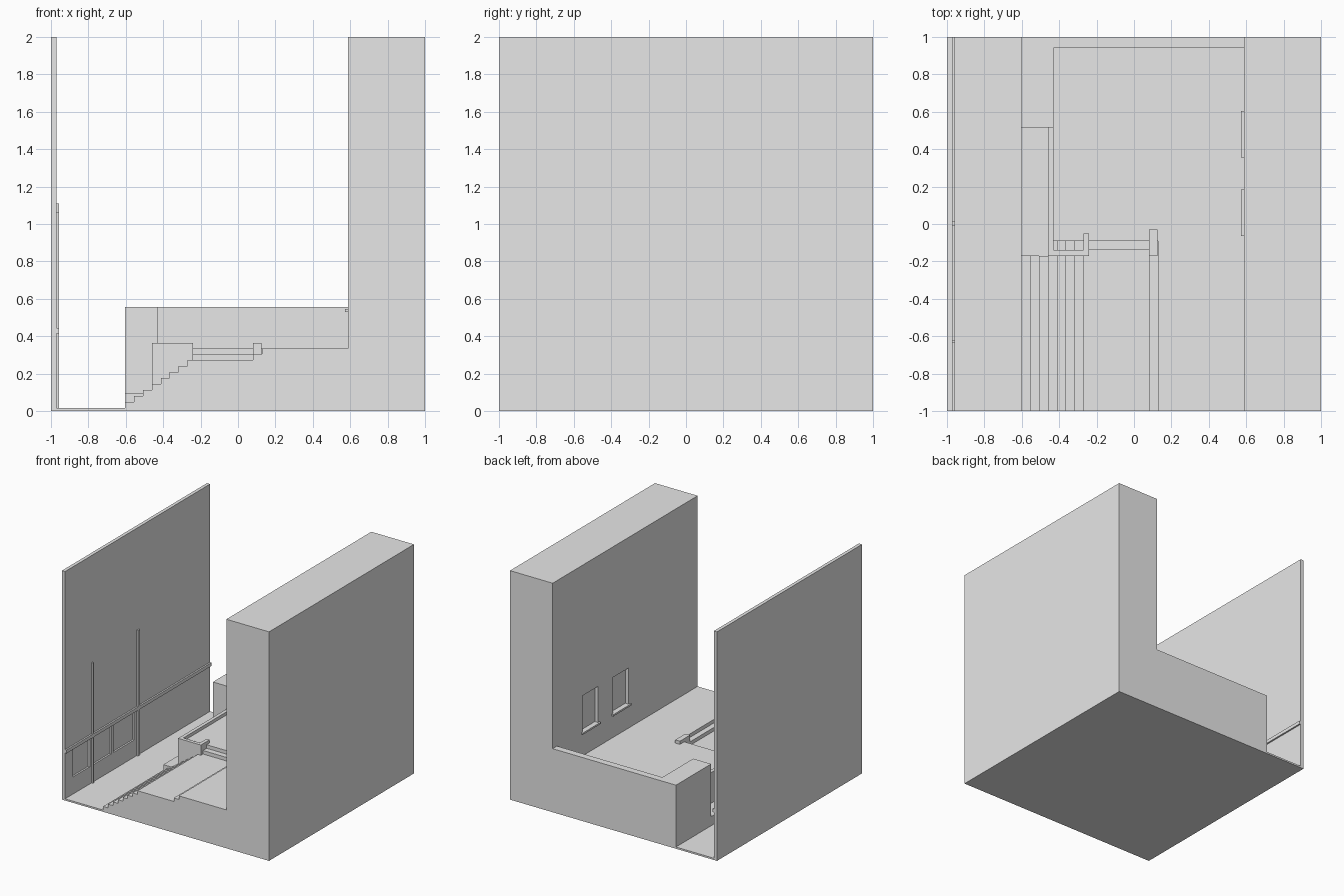
import bpy
import bmesh

cube = bpy.data.objects.get("Cube")
if cube:
    bpy.data.objects.remove(cube, do_unlink=True)

grey = bpy.data.materials.new("plain grey")
grey.use_nodes = True
colour = (0.8, 0.8, 0.8, 1)
grey.diffuse_color = colour
grey.node_tree.nodes["Principled BSDF"].inputs["Base Color"].default_value = colour


def extrude(name, profile, y0, y1):
    """Solid made by sweeping an x-z outline from y0 to y1."""
    bm = bmesh.new()
    face = bm.faces.new([bm.verts.new((x, y0, z)) for x, z in profile])
    swept = bmesh.ops.extrude_face_region(bm, geom=[face])["geom"]
    verts = [v for v in swept if isinstance(v, bmesh.types.BMVert)]
    bmesh.ops.translate(bm, verts=verts, vec=(0, y1 - y0, 0))
    bmesh.ops.recalc_face_normals(bm, faces=bm.faces)
    mesh = bpy.data.meshes.new(name)
    bm.to_mesh(mesh)
    bm.free()
    mesh.materials.append(grey)
    obj = bpy.data.objects.new(name, mesh)
    bpy.context.scene.collection.objects.link(obj)
    return obj


def box(name, x, y, z):
    outline = [(x[0], z[0]), (x[1], z[0]), (x[1], z[1]), (x[0], z[1])]
    return extrude(name, outline, y[0], y[1])


def cut(target, name, x, y, z):
    cutter = box(name, x, y, z)
    cutter.hide_render = True
    cutter.hide_viewport = True
    cutter.display_type = 'WIRE'
    mod = target.modifiers.new(name, 'BOOLEAN')
    mod.operation = 'DIFFERENCE'
    mod.solver = 'EXACT'
    mod.object = cutter


# Main levels
WALL, LANE, EDGE, HOUSE = -0.97, 0.015, -0.603, 0.588
PLAZA, TERRACE, COPING, PARAPET = 0.273, 0.335, 0.363, 0.555
FRONT = -0.17

# Street section: thin wall, lane, stairs, plaza, two steps, tall building
section = [(-1, 0), (-1, 2), (WALL, 2), (WALL, LANE), (EDGE, LANE)]
rise, run = (PLAZA - LANE) / 8, (-0.27 - EDGE) / 7
for i in range(8):
    x, z = EDGE + i * run, LANE + i * rise
    if i:
        section.append((x, z))
    section.append((x, z + rise))
section += [(0.08, PLAZA), (0.08, 0.304), (0.128, 0.304), (0.128, TERRACE),
            (HOUSE, TERRACE), (HOUSE, 2), (1, 2), (1, 0)]
street = extrude("street_section", section, -1, 1)

# Planting ledge beside the stairs
cut(street, "ledge_cutter", (EDGE - 0.01, -0.46), (FRONT, 0.52), (0.095, 0.5))
box("side_ledge", (EDGE, -0.45), (FRONT, 0.53), (0.01, 0.095))

# Raised terrace with its broad steps
box("terrace", (-0.45, 0.13), (-0.09, 0.95), (0.1, TERRACE))
box("terrace_step", (-0.25, 0.09), (-0.14, -0.08), (0.1, 0.304))

# Low walls and posts around the terrace
box("terrace_side_wall", (-0.46, -0.43), (FRONT, 0.52), (0.05, COPING))
box("terrace_front_wall", (-0.46, -0.24), (FRONT, -0.14), (0.05, COPING))
box("left_step_post", (-0.27, -0.24), (FRONT, -0.05), (0.1, COPING))
box("right_step_post", (0.08, 0.125), (FRONT, -0.03), (0.1, COPING))

# Tall parapet at the back and its corner block
box("back_parapet", (-0.44, HOUSE), (0.94, 1), (0.05, PARAPET))
box("corner_block", (EDGE, -0.43), (0.515, 1), (0.01, PARAPET))

# Recessed windows with sills
for i, y in enumerate((0.06, 0.48)):
    cut(street, f"window_cutter_{i}", (0.5, HOUSE + 0.03),
        (y - 0.105, y + 0.105), (0.535, 0.86))
    box(f"window_sill_{i}", (0.573, HOUSE + 0.03),
        (y - 0.125, y + 0.125), (0.53, 0.545))

# Shallow panels in the thin wall
for i, (y0, y1) in enumerate(((-0.89, -0.66), (-0.6, -0.36), (-0.33, -0.05))):
    cut(street, f"panel_cutter_{i}", (WALL - 0.015, -0.9), (y0, y1), (0.165, 0.43))

# Horizontal ledge and two pipes on the thin wall
box("wall_rail", (WALL - 0.005, -0.956), (-1, 1), (0.415, 0.445))
box("front_pipe", (WALL - 0.005, -0.956), (-0.637, -0.622), (0.01, 1.065))
box("rear_pipe", (WALL - 0.005, -0.956), (-0.012, 0.016), (0.01, 1.11))
